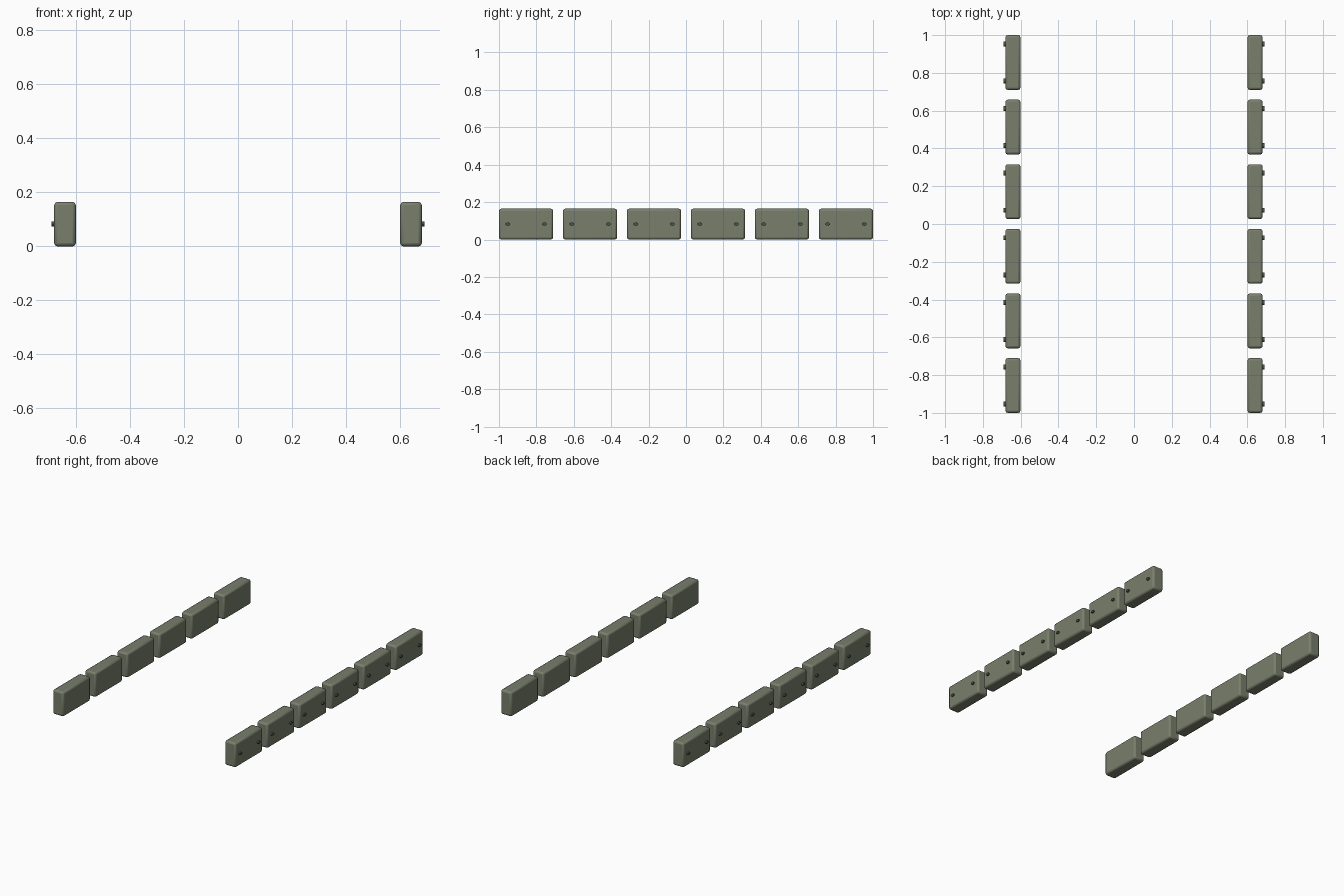
import bpy, math

if "Cube" in bpy.data.objects:
    bpy.data.objects.remove(bpy.data.objects["Cube"])

PITCH, LENGTH, WIDTH, HEIGHT = 0.342, 0.29, 0.08, 0.165
X_MID = 0.641


def material(name, color):
    m = bpy.data.materials.new(name)
    m.diffuse_color = color
    m.use_nodes = True
    m.node_tree.nodes["Principled BSDF"].inputs["Base Color"].default_value = m.diffuse_color
    return m


block_mat = material("olive_block", (0.19, 0.21, 0.15, 1))
bolt_mat = material("dark_bolt", (0.08, 0.09, 0.07, 1))


def finish(obj, name, mat):
    obj.name = name
    obj.data.materials.append(mat)
    bpy.ops.object.transform_apply(location=False, rotation=True, scale=True)


# Rounded armour block
def add_block(side, i, y):
    bpy.ops.mesh.primitive_cube_add(size=1, location=(side * X_MID, y, HEIGHT / 2))
    obj = bpy.context.object
    obj.scale = (WIDTH, LENGTH, HEIGHT)
    finish(obj, f"side_block_{i}", block_mat)
    bevel = obj.modifiers.new("rounded_edges", "BEVEL")
    bevel.width = 0.012
    bevel.segments = 2
    bpy.ops.object.shade_smooth_by_angle(angle=math.radians(35))


# Flattened bolt head on the outer face
def add_bolt(side, i, y):
    bpy.ops.mesh.primitive_cylinder_add(
        vertices=12, radius=1, depth=1,
        location=(side * 0.684, y, HEIGHT / 2), rotation=(0, math.pi / 2, 0))
    obj = bpy.context.object
    obj.scale = (0.009, 0.013, 0.014)
    finish(obj, f"bolt_{i}", bolt_mat)
    bpy.ops.object.shade_smooth_by_angle(angle=math.radians(35))


# Two rows of six blocks, two bolts each
for side in (-1, 1):
    for i in range(6):
        y = (i - 2.5) * PITCH
        add_block(side, i, y)
        for dy in (-0.098, 0.098):
            add_bolt(side, i, y + dy)
